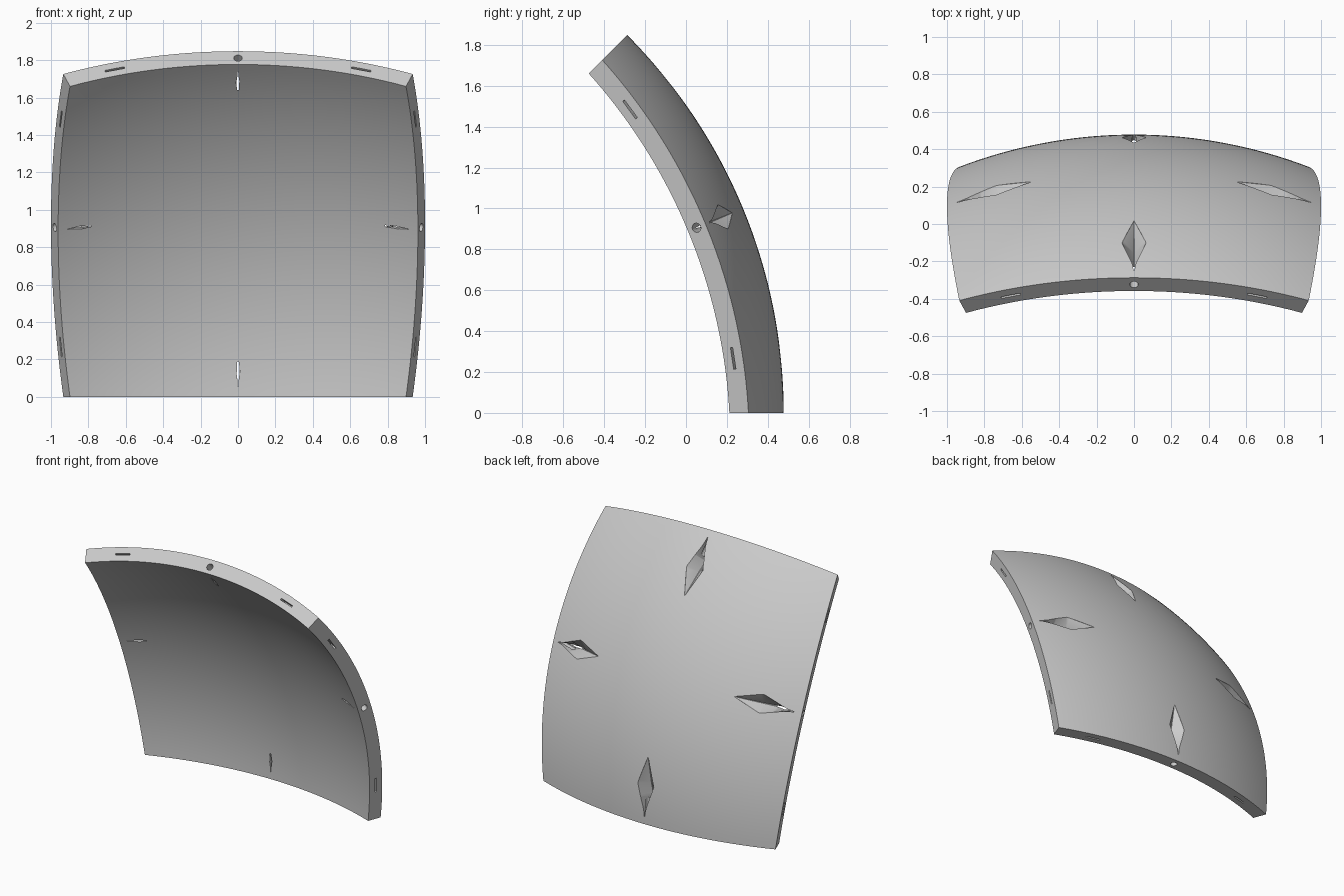
import bpy, bmesh
from math import sin, cos, tan, pi, radians
from mathutils import Matrix, Vector

if "Cube" in bpy.data.objects:
    bpy.data.objects.remove(bpy.data.objects["Cube"], do_unlink=True)

HALF = radians(22.5)          # half the angle the panel covers
R = 1 / sin(HALF)             # outer radius
THICK = 0.1
CENTRE_Y = -2.135

grey = bpy.data.materials.new("panel grey")
grey.use_nodes = True
COLOUR = (0.6, 0.6, 0.6, 1)
grey.diffuse_color = COLOUR
grey.node_tree.nodes["Principled BSDF"].inputs["Base Color"].default_value = COLOUR


def to_world(v):
    """Tilt panel space (x, along the arc, radial) into place."""
    c, s = cos(HALF), sin(HALF)
    return Vector((-v.x, -s * v.y + c * v.z + CENTRE_Y, c * v.y + s * v.z))


def at_edge(s, t, d, turn):
    """Point s in from an edge, t sideways, d below the outer face."""
    phi = HALF - s / R
    v = Vector((t, (R - d) * sin(phi), (R - d) * cos(phi)))
    return to_world(Matrix.Rotation(turn * pi / 2, 3, 'Z') @ v)


def finish(bm, name):
    bmesh.ops.recalc_face_normals(bm, faces=bm.faces)
    mesh = bpy.data.meshes.new(name)
    bm.to_mesh(mesh)
    bm.free()
    mesh.materials.append(grey)
    obj = bpy.data.objects.new(name, mesh)
    bpy.context.collection.objects.link(obj)
    return obj


def loft(bm, rings):
    """Closed solid through rings of points."""
    rings = [[bm.verts.new(p) for p in ring] for ring in rings]
    n = len(rings[0])
    for a, b in zip(rings, rings[1:]):
        for i in range(n):
            j = (i + 1) % n
            bm.faces.new((a[i], a[j], b[j], b[i]))
    bm.faces.new(rings[0])
    bm.faces.new(rings[-1][::-1])


# Curved panel: two spherical sheets joined along their rims
bm = bmesh.new()
for radius in (R, R - THICK):
    sheet = bmesh.ops.create_grid(bm, x_segments=48, y_segments=48, size=HALF)
    for v in sheet["verts"]:
        v.co = to_world(Vector((tan(v.co.x), tan(v.co.y), 1)).normalized() * radius)
rim = [e for e in bm.edges if e.is_boundary]
bmesh.ops.bridge_loops(bm, edges=rim)
panel = finish(bm, "curved_panel")

# Kite-shaped pockets: (inset, half width at face, half width at keel, keel depth)
STATIONS = [(0.474, 0.001, 0.0005, 0.001), (0.28, 0.065, 0.002, 0.068),
            (0.19, 0.036, 0.004, 0.102), (0.125, 0.014, 0.006, 0.12),
            (0.09, 0.006, 0.002, 0.12), (0.055, 0.002, 0.001, 0.12)]
pockets = bmesh.new()
for turn in range(4):
    rings = []
    for s, w, k, d in STATIONS:
        rings.append([at_edge(s, t, h, turn) for t, h in
                      ((-w, -0.02), (w, -0.02), (w, 0), (k, d), (-k, d), (-w, 0))])
    loft(pockets, rings)

# Round bolt holes from each edge into its pocket
holes = bmesh.new()
for turn in range(4):
    loft(holes, [[at_edge(s, 0.023 * cos(i * pi / 8), THICK / 2 + 0.023 * sin(i * pi / 8), turn)
                  for i in range(16)] for s in (-0.05, 0.17)])

# Thin slots, two in each edge
slots = bmesh.new()
for turn in range(4):
    for side in (-1, 1):
        rings = []
        for s in (-0.03, 0.06):
            ring = []
            for angle, d in ((13.7, 0.044), (16.1, 0.044), (16.1, 0.056), (13.7, 0.056)):
                a = radians(angle)
                rad = R - d
                # walk round the edge's own great circle
                phi = HALF - s / R
                v = Vector((side * rad * sin(a), rad * cos(a) * sin(phi), rad * cos(a) * cos(phi)))
                ring.append(to_world(Matrix.Rotation(turn * pi / 2, 3, 'Z') @ v))
            rings.append(ring)
        loft(slots, rings)

# Cut everything out of the panel
bpy.context.view_layer.objects.active = panel
panel.select_set(True)
for bm, name in ((pockets, "pocket_cutter"), (holes, "bolt_hole_cutter"), (slots, "slot_cutter")):
    cutter = finish(bm, name)
    cutter.hide_render = True
    mod = panel.modifiers.new(name, 'BOOLEAN')
    mod.operation = 'DIFFERENCE'
    mod.solver = 'EXACT'
    mod.object = cutter
    bpy.ops.object.modifier_apply(modifier=mod.name)
    bpy.data.objects.remove(cutter, do_unlink=True)

bpy.ops.object.shade_smooth_by_angle(angle=radians(20))
